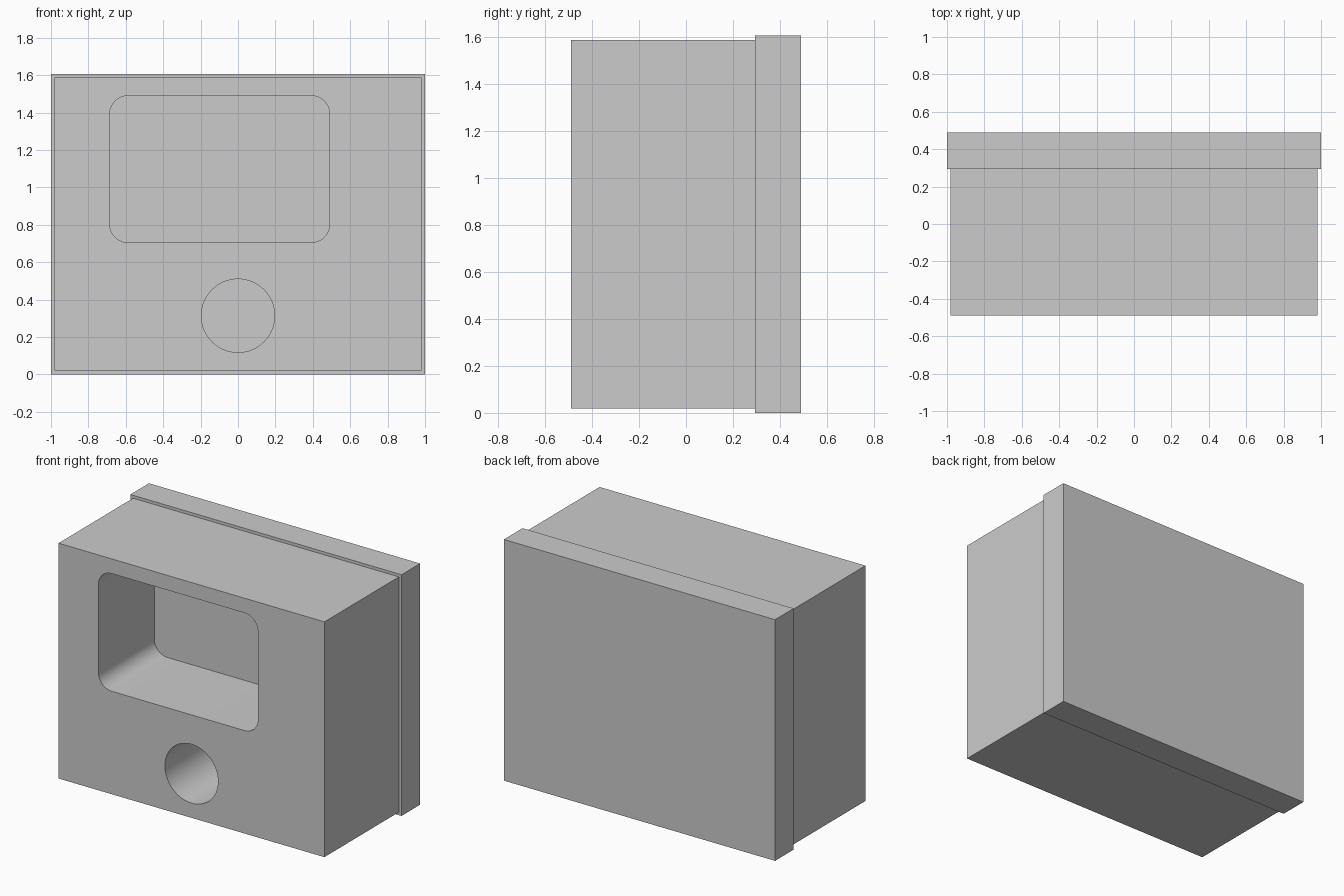
import bpy, bmesh
from math import sin, cos, pi, radians

if "Cube" in bpy.data.objects:
    bpy.data.objects.remove(bpy.data.objects["Cube"])

S = 0.98            # design unit
BASE = 0.02 * S     # back panel overhang
FRONT, BACK = -0.5 * S, 0.5 * S
SEAM = FRONT + 0.8 * S
POCKET = 0.6 * S    # depth of both recesses


def prism(name, profile, y0, y1):
    """Extrude an x/z outline from y0 to y1."""
    bm = bmesh.new()
    face = bm.faces.new([bm.verts.new((x, y0, z)) for x, z in profile])
    new = bmesh.ops.extrude_face_region(bm, geom=[face])["geom"]
    moved = [v for v in new if isinstance(v, bmesh.types.BMVert)]
    bmesh.ops.translate(bm, verts=moved, vec=(0, y1 - y0, 0))
    bmesh.ops.recalc_face_normals(bm, faces=bm.faces)
    mesh = bpy.data.meshes.new(name)
    bm.to_mesh(mesh)
    bm.free()
    ob = bpy.data.objects.new(name, mesh)
    bpy.context.collection.objects.link(ob)
    return ob


def rounded(x0, x1, z0, z1, r, n):
    """Outline of a rectangle with n segments per rounded corner."""
    centres = [(x1 - r, z1 - r), (x0 + r, z1 - r), (x0 + r, z0 + r), (x1 - r, z0 + r)]
    return [(cx + r * cos((q + i / n) * pi / 2), cz + r * sin((q + i / n) * pi / 2))
            for q, (cx, cz) in enumerate(centres) for i in range(n + 1)]


def rect(x, z0, z1):
    return [(-x, z0), (x, z0), (x, z1), (-x, z1)]


# Main body and slightly larger back panel
body = prism("body", rect(S, BASE, BASE + 1.6 * S), FRONT, SEAM)
prism("back_panel", rect(1.02 * S, 0, 1.64 * S), SEAM, BACK)

# Recess cutters: off-centre rounded window and round socket
window = rounded(-0.7 * S, 0.5 * S, BASE + 0.7 * S, BASE + 1.5 * S, 0.1 * S, 12)
socket = [(0.2 * S * cos(2 * pi * i / 64), BASE + 0.3 * S + 0.2 * S * sin(2 * pi * i / 64))
          for i in range(64)]

bpy.context.view_layer.objects.active = body
body.select_set(True)
for name, outline in (("window_cutter", window), ("socket_cutter", socket)):
    cutter = prism(name, outline, FRONT - 0.1, FRONT + POCKET)
    cutter.hide_render = True
    mod = body.modifiers.new(name, "BOOLEAN")
    mod.operation = "DIFFERENCE"
    mod.solver = "EXACT"
    mod.object = cutter
    bpy.ops.object.modifier_apply(modifier=mod.name)
    bpy.data.objects.remove(cutter)

# Smooth recess walls, crisp box edges
bpy.ops.object.shade_smooth_by_angle(angle=radians(30))
